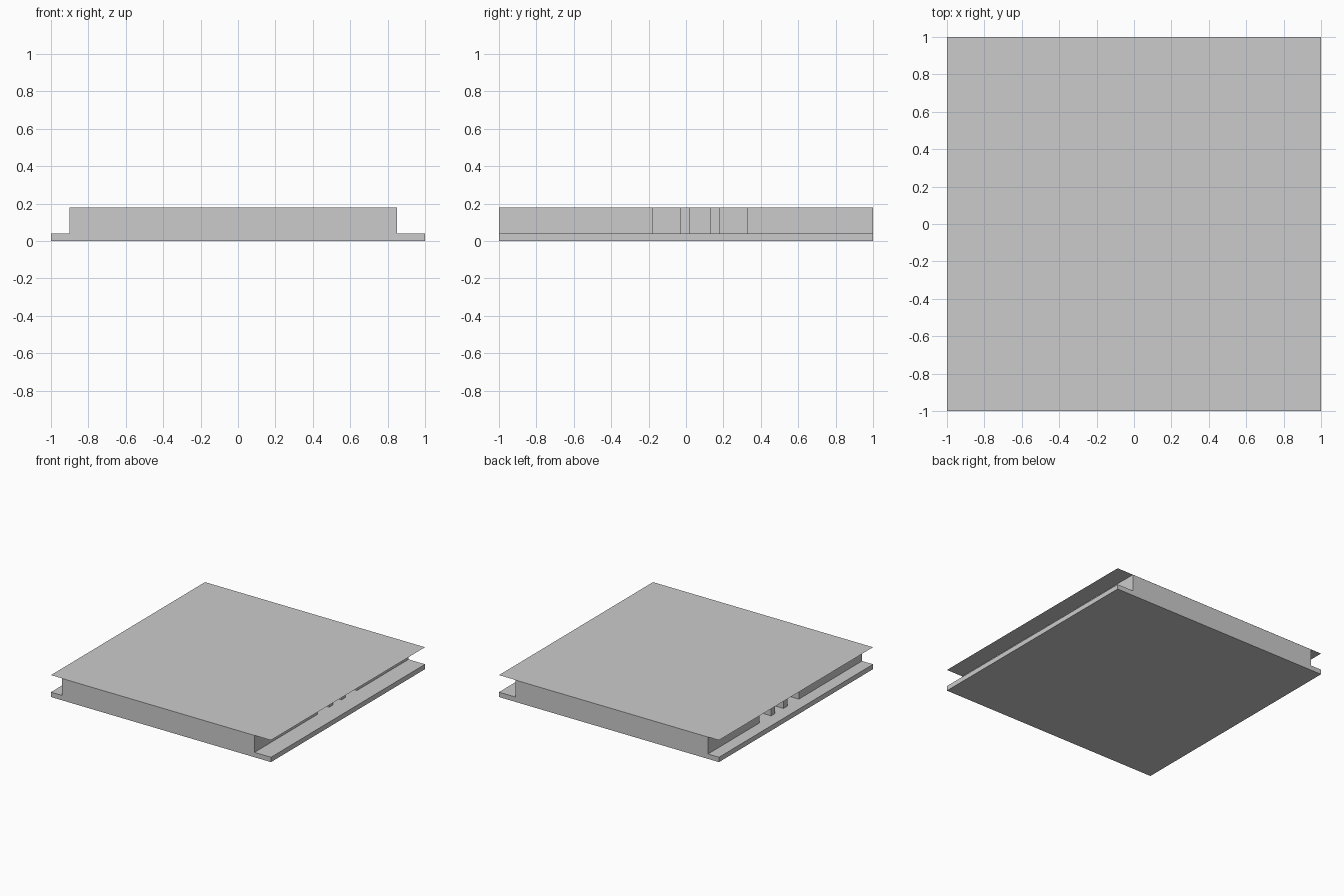
import bpy

if "Cube" in bpy.data.objects:
    bpy.data.objects.remove(bpy.data.objects["Cube"])

BASE_TOP, ROOF_Z = 0.04, 0.18
X0, X1 = -0.90, 0.85          # extent of the walled storey


def box(name, x, y, z):
    """Axis-aligned box from (min, max) ranges."""
    bpy.ops.mesh.primitive_cube_add(
        size=1, location=[(a + b) / 2 for a, b in (x, y, z)])
    ob = bpy.context.object
    ob.name = name
    ob.scale = [b - a for a, b in (x, y, z)]
    bpy.ops.object.transform_apply(location=False, rotation=False, scale=True)
    return ob


# Floor slab
box("floor_slab", (-1, 1), (-1, 1), (0, BASE_TOP))

# Front and back wings, with thin dividers forming three passages between them
wall_z = (BASE_TOP, ROOF_Z - 0.0005)
for name, y in (("front_wing", (-1, -0.18)),
                ("passage_divider_front", (-0.03, 0.02)),
                ("passage_divider_back", (0.13, 0.18)),
                ("back_wing", (0.33, 1))):
    box(name, (X0, X1), y, wall_z)

# Cross walls closing each passage midway
for i, y in enumerate(((-0.18, -0.03), (0.02, 0.13), (0.18, 0.33))):
    box(f"passage_end_wall_{i + 1}", (-0.3, 0.25), y, wall_z)

# Thin overhanging roof sheet
bpy.ops.mesh.primitive_plane_add(size=2, location=(0, 0, ROOF_Z))
bpy.context.object.name = "roof_sheet"
